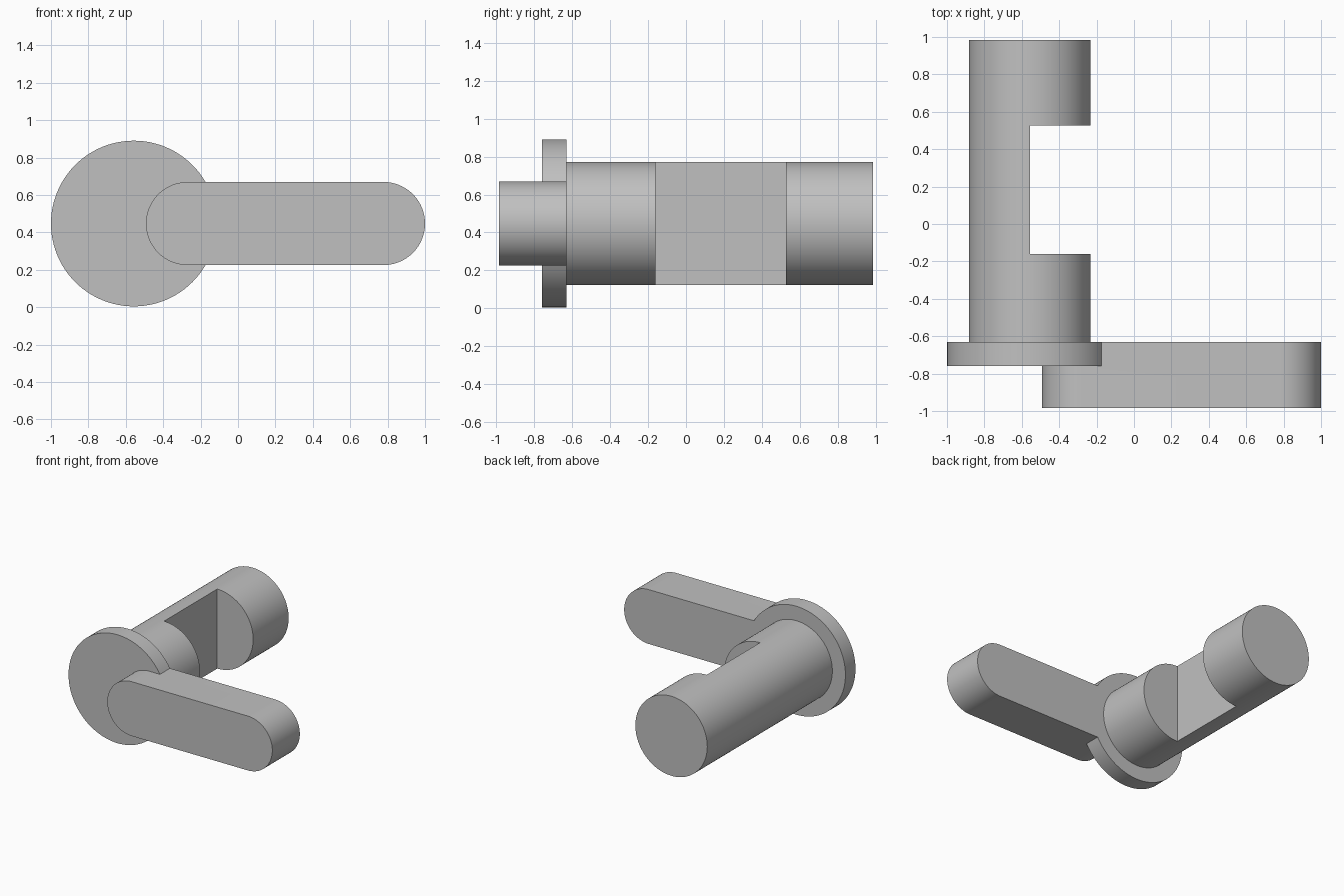
import bpy, bmesh, math

if "Cube" in bpy.data.objects:
    bpy.data.objects.remove(bpy.data.objects["Cube"], do_unlink=True)

grey = bpy.data.materials.new("plain grey")
grey.use_nodes = True
colour = (0.53, 0.53, 0.53, 1)
grey.diffuse_color = colour
grey.node_tree.nodes["Principled BSDF"].inputs["Base Color"].default_value = colour

AXIS_X, AXIS_Z = -0.557, 0.447


def arc(cx, radius, start, end, steps):
    """Points (x, z) along an arc at axle height."""
    angles = [math.radians(start + (end - start) * i / steps) for i in range(steps + 1)]
    return [(cx + radius * math.cos(a), AXIS_Z + radius * math.sin(a)) for a in angles]


def prism(name, outline, front, back):
    """Extrude an (x, z) outline from front to back along y."""
    bm = bmesh.new()
    face = bm.faces.new([bm.verts.new((x, front, z)) for x, z in outline])
    moved = bmesh.ops.extrude_face_region(bm, geom=[face])["geom"]
    bmesh.ops.translate(bm, vec=(0, back - front, 0),
                        verts=[v for v in moved if isinstance(v, bmesh.types.BMVert)])
    bmesh.ops.recalc_face_normals(bm, faces=bm.faces)
    mesh = bpy.data.meshes.new(name)
    bm.to_mesh(mesh)
    bm.free()
    mesh.materials.append(grey)
    obj = bpy.data.objects.new(name, mesh)
    bpy.context.collection.objects.link(obj)
    return obj


def combine(target, tool, operation):
    """Apply a boolean and discard the tool."""
    bpy.context.view_layer.objects.active = target
    mod = target.modifiers.new("join", "BOOLEAN")
    mod.operation, mod.object, mod.solver = operation, tool, "EXACT"
    bpy.ops.object.modifier_apply(modifier=mod.name)
    bpy.data.objects.remove(tool, do_unlink=True)


# Round shaft with half of its middle cut away
shaft = prism("shaft", arc(AXIS_X, 0.325, 0, 360, 96)[:-1], -0.63, 0.985)
notch = prism("notch_cutter", [(-0.557, 0), (0, 0), (0, 1), (-0.557, 1)], -0.16, 0.527)
notch.hide_render = True
combine(shaft, notch, "DIFFERENCE")

# Round flange merged with the rounded lever arm
lever = prism("lever_and_flange",
              arc(-0.27, 0.222, 90, 270, 48) + arc(0.778, 0.222, -90, 90, 48),
              -0.985, -0.63)
flange = prism("flange", arc(AXIS_X, 0.443, 0, 360, 96)[:-1], -0.76, -0.63)
combine(lever, flange, "UNION")

# Smooth round sides, crisp edges
for part in (shaft, lever):
    bpy.ops.object.select_all(action="DESELECT")
    part.select_set(True)
    bpy.context.view_layer.objects.active = part
    bpy.ops.object.shade_smooth_by_angle(angle=math.radians(30))
